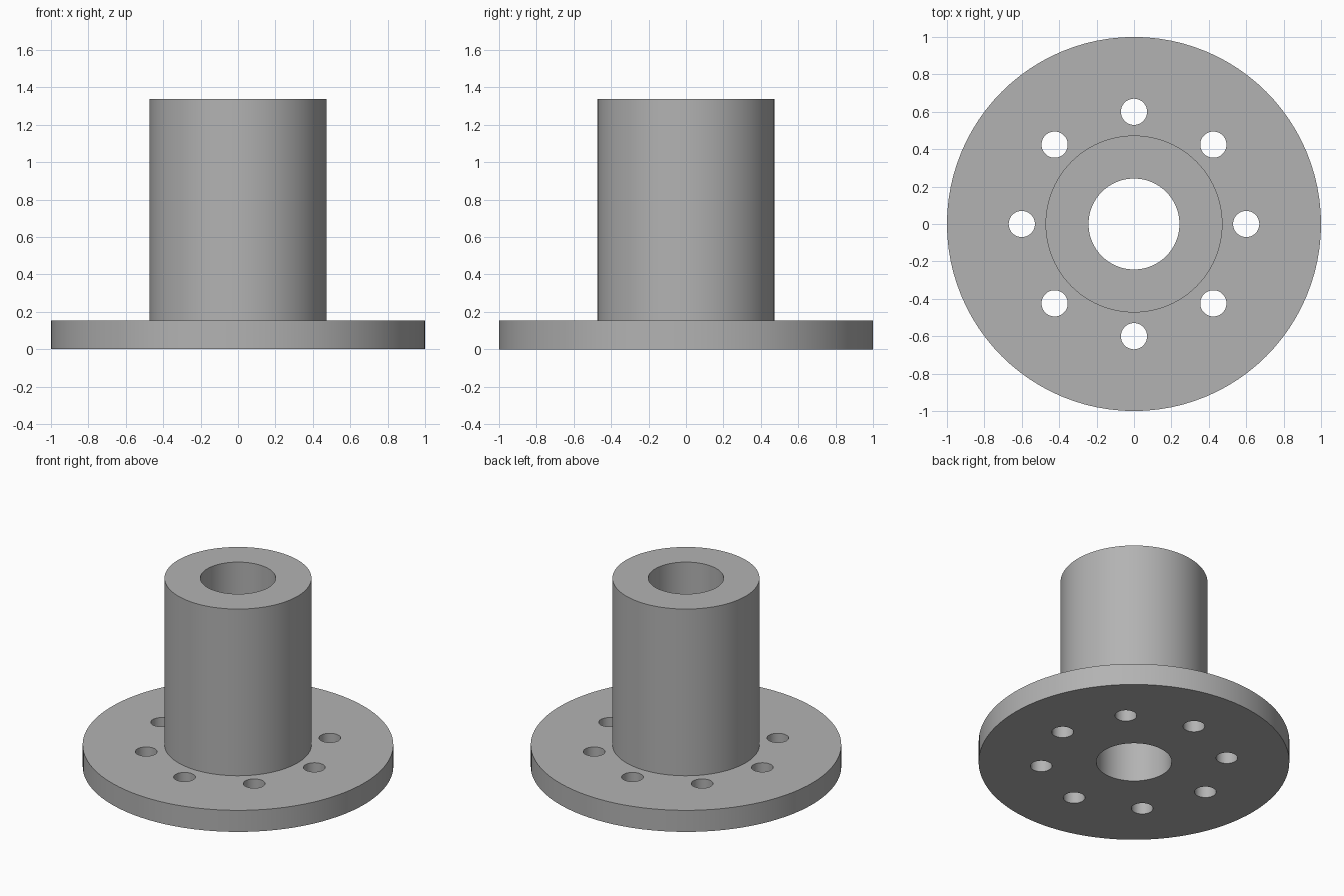
import bpy
import bmesh
from math import cos, sin, pi, radians

SEGMENTS = 96
FLANGE_R, FLANGE_H = 1.0, 0.153
BODY_R, TOP = 0.473, 1.337
BORE_R = 0.243
HOLE_COUNT, HOLE_R, HOLE_CIRCLE = 8, 0.07, 0.6

cube = bpy.data.objects.get("Cube")
if cube:
    bpy.data.objects.remove(cube, do_unlink=True)

# Plain grey metal
grey = bpy.data.materials.new("grey metal")
grey.use_nodes = True
colour = (0.45, 0.45, 0.45, 1)
grey.diffuse_color = colour
grey.node_tree.nodes["Principled BSDF"].inputs["Base Color"].default_value = colour


def add_object(name, bm):
    bmesh.ops.recalc_face_normals(bm, faces=bm.faces)
    mesh = bpy.data.meshes.new(name)
    bm.to_mesh(mesh)
    bm.free()
    mesh.materials.append(grey)
    obj = bpy.data.objects.new(name, mesh)
    bpy.context.collection.objects.link(obj)
    return obj


# Flanged sleeve: closed profile turned around the z axis
profile = [(BORE_R, 0), (FLANGE_R, 0), (FLANGE_R, FLANGE_H),
           (BODY_R, FLANGE_H), (BODY_R, TOP), (BORE_R, TOP)]
bm = bmesh.new()
rings = []
for i in range(SEGMENTS):
    a = 2 * pi * i / SEGMENTS
    rings.append([bm.verts.new((r * cos(a), r * sin(a), z)) for r, z in profile])
for i, ring in enumerate(rings):
    following = rings[(i + 1) % SEGMENTS]
    for j in range(len(profile)):
        k = (j + 1) % len(profile)
        bm.faces.new((ring[j], following[j], following[k], ring[k]))
sleeve = add_object("flanged_sleeve", bm)

# Cutters for the ring of bolt holes
bm = bmesh.new()
for i in range(HOLE_COUNT):
    a = 2 * pi * i / HOLE_COUNT
    made = bmesh.ops.create_cone(bm, cap_ends=True, segments=48, radius1=HOLE_R,
                                 radius2=HOLE_R, depth=FLANGE_H * 3)
    bmesh.ops.translate(bm, verts=made["verts"],
                        vec=(HOLE_CIRCLE * cos(a), HOLE_CIRCLE * sin(a), FLANGE_H / 2))
cutter = add_object("bolt_hole_cutter", bm)
cutter.hide_render = True

# Cut the holes, then drop the cutter
cut = sleeve.modifiers.new("bolt holes", "BOOLEAN")
cut.operation = "DIFFERENCE"
cut.solver = "EXACT"
cut.object = cutter
bpy.ops.object.select_all(action="DESELECT")
bpy.context.view_layer.objects.active = sleeve
sleeve.select_set(True)
bpy.ops.object.modifier_apply(modifier=cut.name)
bpy.data.objects.remove(cutter, do_unlink=True)

# Smooth round walls, crisp rims
bpy.ops.object.shade_smooth_by_angle(angle=radians(30))
